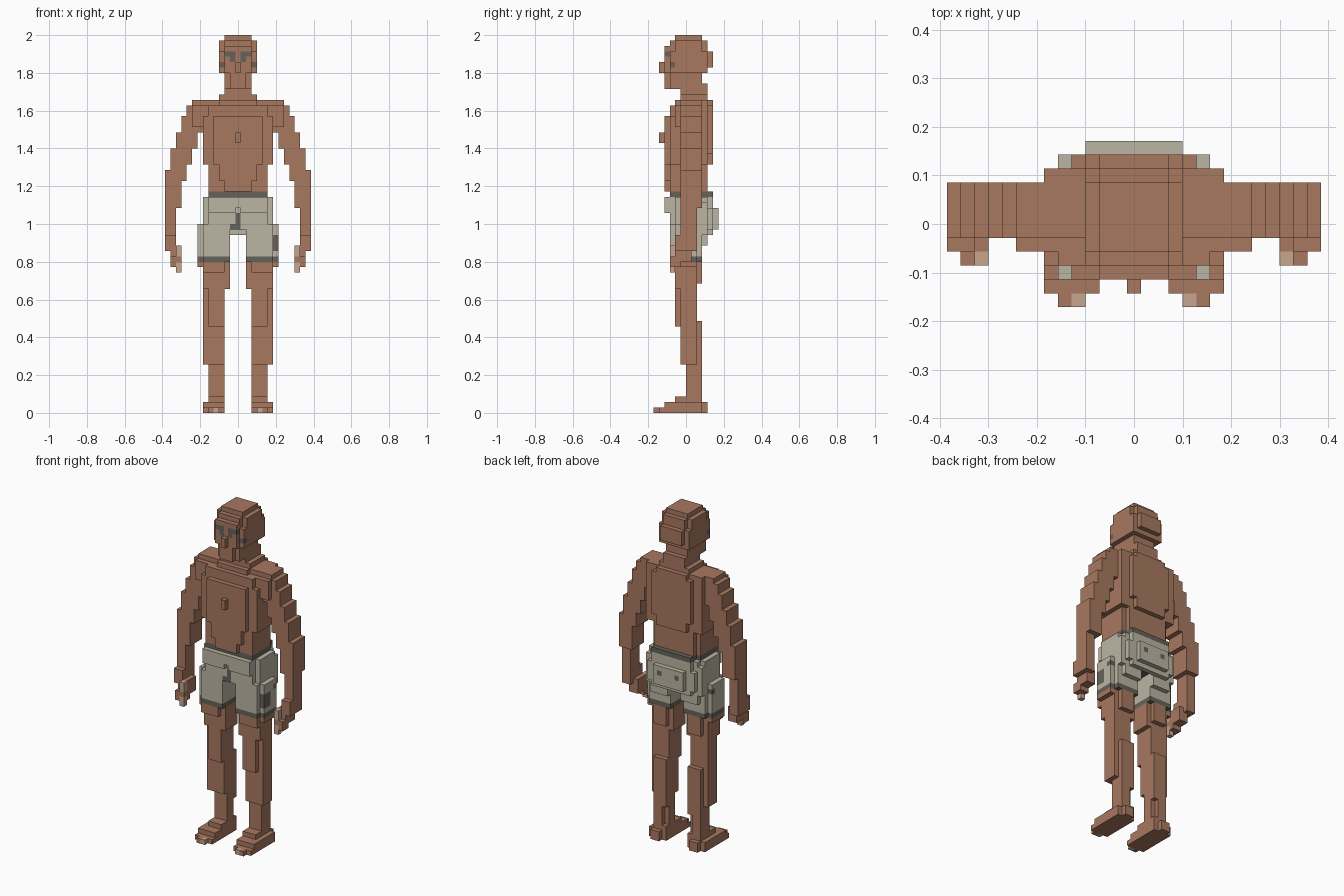
import bpy
import bmesh

if "Cube" in bpy.data.objects:
    bpy.data.objects.remove(bpy.data.objects["Cube"])

U = 1 / 35            # size of one cube; the figure is 70 cubes tall
cells = {}            # (x, y, z) -> (part name, colour index)

COLOURS = [
    ("brown_skin", (0.392, 0.188, 0.117)),
    ("beige_cloth", (0.497, 0.462, 0.366)),
    ("dark_grey", (0.133, 0.124, 0.102)),
    ("pale_nail", (0.564, 0.381, 0.275)),
]
SKIN, CLOTH, DARK, NAIL = range(4)
mats = []
for name, rgb in COLOURS:
    m = bpy.data.materials.new(name)
    m.diffuse_color = (*rgb, 1)
    m.use_nodes = True
    m.node_tree.nodes["Principled BSDF"].inputs["Base Color"].default_value = m.diffuse_color
    mats.append(m)


def fill(part, colour, boxes, sides=(-1, 1), paint=False):
    """Boxes: first and last column out from the middle, y range, z range."""
    for a, b, y0, y1, z0, z1 in boxes:
        for s in sides:
            for h in range(a, b + 1):
                for y in range(y0, y1):
                    for z in range(z0, z1):
                        c = (s * h, y, z)
                        if paint and c not in cells:
                            continue
                        name = part
                        if part == "arm" or part == "leg":
                            name = ("left_" if s < 0 else "right_") + part
                        cells[c] = (name, colour)


# Arms, stepping outwards from shoulder to hand
fill("arm", SKIN, [
    (5, 8, -1, 3, 57, 58), (5, 9, -1, 3, 55, 57), (6, 8, -2, 2, 53, 57),
    (7, 10, -1, 3, 52, 55), (8, 11, -1, 3, 49, 52), (9, 11, -1, 3, 46, 49),
    (10, 12, -1, 3, 43, 49), (11, 13, -1, 3, 38, 45), (12, 13, -1, 2, 33, 38),
    (12, 13, -2, 2, 30, 33), (11, 12, -2, 1, 28, 31), (11, 12, -3, -1, 27, 29),
])
fill("arm", NAIL, [(11, 11, -3, -2, 29, 31), (11, 11, -3, -2, 26, 28)])

# Legs and feet
fill("leg", SKIN, [
    (3, 7, -2, 2, 27, 28), (2, 6, -2, 2, 23, 28), (3, 6, -3, -2, 26, 28),
    (3, 5, 2, 3, 24, 28), (3, 6, -1, 2, 9, 23), (3, 5, -2, -1, 16, 26),
    (3, 5, 2, 3, 7, 17), (4, 5, 2, 3, 3, 7), (3, 5, 0, 2, 2, 9),
    (3, 5, -2, 3, 2, 3), (3, 6, -4, 3, 1, 2), (4, 5, 3, 4, 0, 2),
    (3, 6, -5, 3, 0, 1), (4, 5, -6, -5, 0, 1),
])
fill("leg", NAIL, [(4, 4, -6, -5, 0, 1)])

# Torso with chest and back plates
fill("torso", SKIN, [
    (0, 6, -1, 4, 57, 58), (0, 3, -2, 5, 57, 58), (0, 6, -2, 4, 55, 57),
    (0, 5, -3, -2, 55, 57), (0, 6, -3, 4, 46, 55), (0, 5, -3, 3, 40, 46),
    (0, 4, -4, -3, 46, 55), (0, 3, -4, -3, 43, 46), (0, 2, -4, -3, 41, 43),
    (0, 4, 4, 5, 48, 57), (0, 3, 4, 5, 46, 48), (0, 4, 3, 4, 40, 46),
    (0, 0, -5, -4, 50, 52),
])

# Head and neck
fill("head", SKIN, [
    (0, 2, -2, 3, 69, 70), (0, 2, -3, 4, 68, 69), (0, 3, -2, 3, 67, 69),
    (0, 3, -3, 4, 63, 67), (0, 2, -4, 4, 63, 68), (0, 2, 4, 5, 64, 67),
    (0, 2, -3, 3, 60, 63), (0, 1, -4, -3, 60, 63), (0, 0, -5, -4, 63, 65),
    (0, 2, -1, 3, 58, 61), (0, 2, 3, 4, 58, 61), (0, 3, -1, 4, 58, 59),
])
fill("head", DARK, [(1, 2, -4, -3, 66, 67), (1, 1, -4, -3, 65, 66),
                    (3, 3, -3, -2, 64, 65)], paint=True)

# Shorts: hips, seat, two legs
fill("shorts", CLOTH, [
    (0, 5, -3, 4, 34, 40), (0, 6, -2, 3, 34, 40), (0, 5, -4, -3, 38, 40),
    (1, 5, -4, -3, 37, 38), (0, 4, 4, 5, 33, 41), (5, 5, 4, 5, 34, 38),
    (6, 6, 3, 4, 33, 39), (0, 3, 5, 6, 34, 38), (2, 6, -3, 3, 28, 35),
    (7, 7, -2, 2, 28, 35), (2, 5, 3, 4, 31, 35),
])
# Waistband, hems, fly and pocket marks
fill("shorts", DARK, [
    (0, 5, -3, 4, 40, 41), (0, 2, -4, -3, 40, 41), (4, 5, -4, -3, 40, 41),
    (0, 4, 4, 5, 40, 41), (2, 7, -3, 3, 28, 29), (0, 1, -2, 4, 34, 35),
    (2, 2, 5, 6, 36, 37), (7, 7, 1, 2, 33, 34),
], paint=True)
fill("shorts", DARK, [(0, 0, -3, -2, 34, 37), (1, 1, -3, -2, 34, 35)],
     sides=(-1,), paint=True)
fill("shorts", DARK, [(7, 7, -2, 0, 30, 33)], sides=(1,), paint=True)

# Exposed cube faces: direction and corner order
SIDES = [
    ((1, 0, 0), [(1, 0, 0), (1, 1, 0), (1, 1, 1), (1, 0, 1)]),
    ((-1, 0, 0), [(0, 0, 0), (0, 0, 1), (0, 1, 1), (0, 1, 0)]),
    ((0, 1, 0), [(0, 1, 0), (0, 1, 1), (1, 1, 1), (1, 1, 0)]),
    ((0, -1, 0), [(0, 0, 0), (1, 0, 0), (1, 0, 1), (0, 0, 1)]),
    ((0, 0, 1), [(0, 0, 1), (1, 0, 1), (1, 1, 1), (0, 1, 1)]),
    ((0, 0, -1), [(0, 0, 0), (0, 1, 0), (1, 1, 0), (1, 0, 0)]),
]

# One flat-faced mesh per body part
for part in sorted({p for p, _ in cells.values()}):
    bm = bmesh.new()
    verts = {}

    def corner(p):
        if p not in verts:
            verts[p] = bm.verts.new(((p[0] - 0.5) * U, p[1] * U, p[2] * U))
        return verts[p]

    for (x, y, z), (owner, colour) in cells.items():
        if owner != part:
            continue
        for (dx, dy, dz), quad in SIDES:
            if (x + dx, y + dy, z + dz) in cells:
                continue
            face = bm.faces.new([corner((x + i, y + j, z + k)) for i, j, k in quad])
            face.material_index = colour
    mesh = bpy.data.meshes.new(part)
    bm.to_mesh(mesh)
    bm.free()
    for m in mats:
        mesh.materials.append(m)
    bpy.context.collection.objects.link(bpy.data.objects.new(part, mesh))
